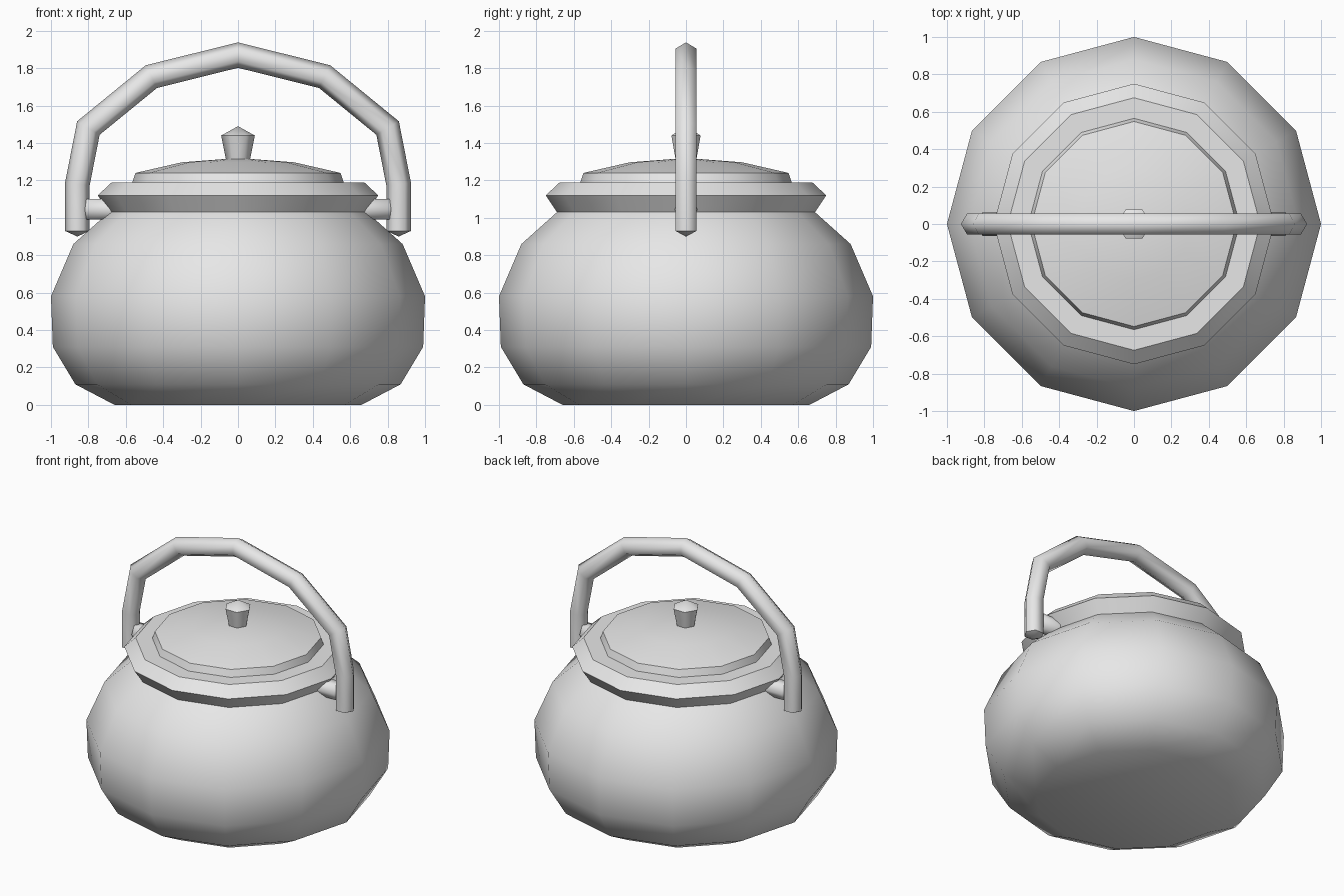
import bpy, bmesh, math
from mathutils import Vector

cube = bpy.data.objects.get("Cube")
if cube:
    bpy.data.objects.remove(cube, do_unlink=True)

GREY = (0.8, 0.8, 0.8, 1.0)
metal = bpy.data.materials.new("plain grey")
metal.use_nodes = True
metal.diffuse_color = GREY
metal.node_tree.nodes["Principled BSDF"].inputs["Base Color"].default_value = GREY


def skin(name, rings, smooth_angle):
    """Bridge a run of rings; a ring with one point closes the surface to a tip."""
    bm = bmesh.new()
    loops = [[bm.verts.new(p) for p in ring] for ring in rings]
    for a, b in zip(loops, loops[1:]):
        n = max(len(a), len(b))
        for i in range(n):
            j = (i + 1) % n
            quad = [a[i % len(a)], a[j % len(a)], b[j % len(b)], b[i % len(b)]]
            bm.faces.new(list(dict.fromkeys(quad)))
    bmesh.ops.recalc_face_normals(bm, faces=bm.faces)
    mesh = bpy.data.meshes.new(name)
    bm.to_mesh(mesh)
    bm.free()
    mesh.materials.append(metal)
    obj = bpy.data.objects.new(name, mesh)
    bpy.context.collection.objects.link(obj)
    bpy.ops.object.select_all(action='DESELECT')
    obj.select_set(True)
    bpy.context.view_layer.objects.active = obj
    bpy.ops.object.shade_smooth_by_angle(angle=math.radians(smooth_angle))
    return obj


def ring(center, u, v, sides):
    """Polygon around a centre, spanned by two half-axis vectors."""
    turns = [math.tau * i / sides for i in range(sides)]
    return [center + u * math.cos(t) + v * math.sin(t) for t in turns]


def lathe(name, profile, sides, smooth_angle):
    """Turn (radius, height) pairs around the z axis."""
    rings = []
    for r, z in profile:
        c = Vector((0, 0, z))
        rings.append(ring(c, Vector((r, 0, 0)), Vector((0, r, 0)), sides) if r else [c])
    return skin(name, rings, smooth_angle)


# Pot body
lathe("pot_body", [(0, 0), (0.66, 0), (0.87, 0.11), (0.99, 0.31), (1.0, 0.58),
                   (0.88, 0.86), (0.69, 1.03), (0.6, 1.09)], 12, 40)

# Flared collar around the opening
lathe("pot_rim", [(0.6, 1.03), (0.69, 1.03), (0.75, 1.12), (0.675, 1.19),
                  (0.5, 1.19)], 12, 40)

# Shallow domed lid and its knob
lathe("lid", [(0.565, 1.19), (0.548, 1.24), (0.3, 1.297), (0, 1.32)], 12, 40)
lathe("lid_knob", [(0, 1.29), (0.06, 1.29), (0.09, 1.44), (0, 1.49)], 6, 62)

# Arched carrying handle: mitred hexagonal tube with pointed ends
R = 0.066
half = [(0.859, 0.93), (0.859, 1.18), (0.8, 1.48), (0.463, 1.755)]
path = [Vector((-x, 0, z)) for x, z in half] + [Vector((0, 0, 1.87))]
path += [Vector((x, 0, z)) for x, z in reversed(half)]
rings = []
for i, p in enumerate(path):
    before = (p - path[i - 1]).normalized() if i else None
    after = (path[i + 1] - p).normalized() if i + 1 < len(path) else None
    before, after = before or after, after or before
    along = (before + after).normalized()
    across = Vector((-along.z, 0, along.x)) * (R / along.dot(before))
    rings.append(ring(p, across, Vector((0, R, 0)), 6))
drop = Vector((0, 0, 0.03))
skin("handle", [[path[0] - drop]] + rings + [[path[-1] - drop]], 62)

# Pegs joining the handle to the shoulders
P = 0.063
for side, label in ((1, "left"), (-1, "right")):
    def at(x):
        return Vector((side * x, 0, 1.045))
    u, v = Vector((0, P, 0)), Vector((0, 0, P))
    skin(label + "_handle_peg", [[at(0.6)], ring(at(0.62), u, v, 6),
                                 ring(at(0.81), u, v, 6), [at(0.84)]], 62)
